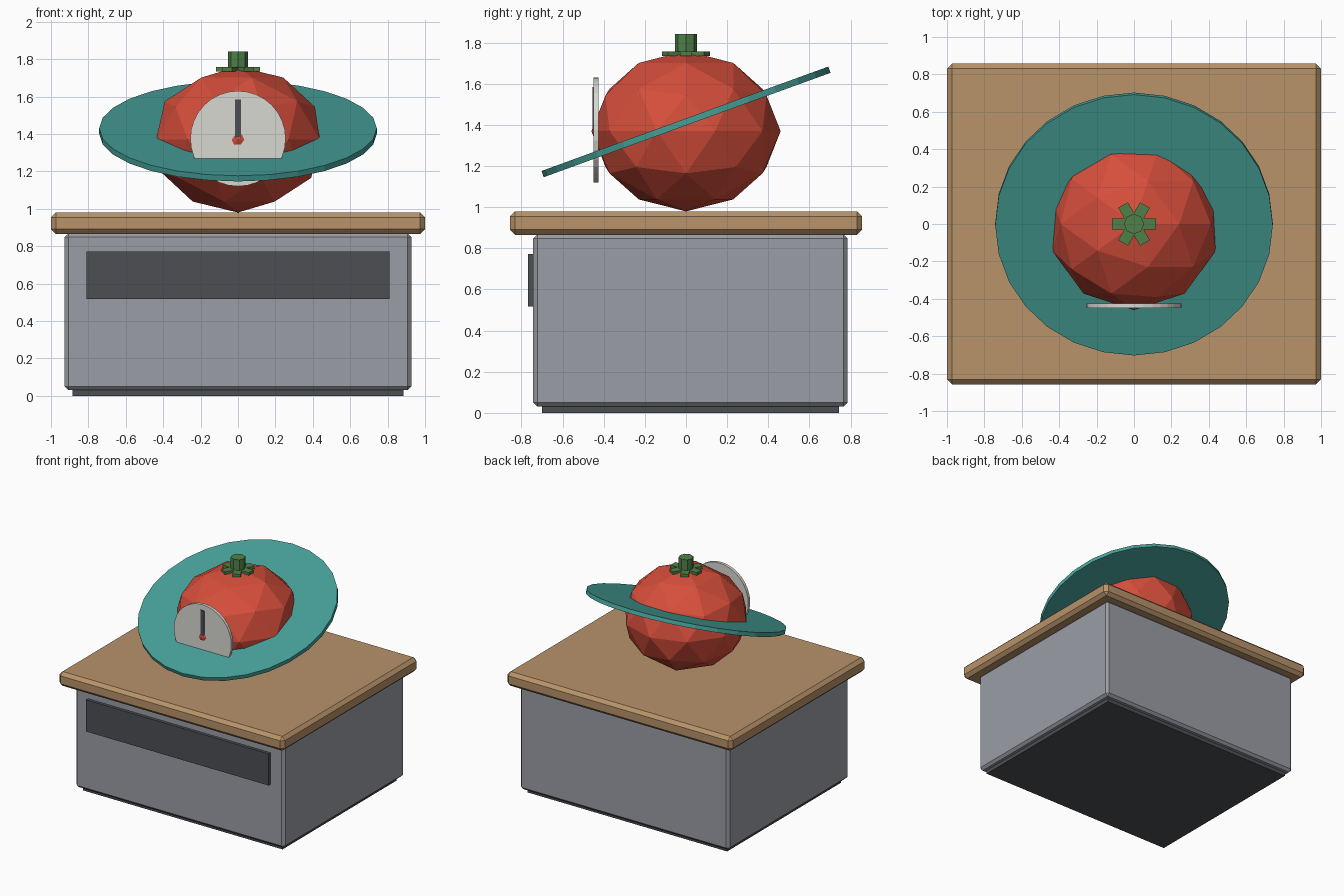
import bpy
import math

if "Cube" in bpy.data.objects:
    bpy.data.objects.remove(bpy.data.objects["Cube"])


def material(name, r, g, b):
    def lin(c):
        c /= 255
        return c / 12.92 if c <= 0.04045 else ((c + 0.055) / 1.055) ** 2.4
    m = bpy.data.materials.new(name)
    m.diffuse_color = (lin(r), lin(g), lin(b), 1)
    m.use_nodes = True
    m.node_tree.nodes["Principled BSDF"].inputs["Base Color"].default_value = m.diffuse_color
    return m


WOOD = material("wood", 184, 147, 106)
GREY = material("cabinet grey", 155, 158, 166)
DARK = material("dark grey", 76, 79, 84)
RED = material("tomato red", 214, 78, 59)
GREEN = material("leaf green", 80, 128, 72)
TEAL = material("teal", 70, 160, 152)
WHITE = material("dial white", 216, 216, 210)


def finish(name, mat):
    ob = bpy.context.object
    ob.name = name
    ob.data.materials.append(mat)
    return ob


def box(name, mat, x, y, z, bevel=0, turn=0):
    """Box from (min, max) ranges, optionally bevelled and turned about z."""
    bpy.ops.mesh.primitive_cube_add(size=1)
    ob = finish(name, mat)
    for v in ob.data.vertices:
        v.co = [lo + (c + 0.5) * (hi - lo) for c, (lo, hi) in zip(v.co, (x, y, z))]
    ob.rotation_euler.z = turn
    if bevel:
        mod = ob.modifiers.new("bevel", 'BEVEL')
        mod.width = bevel
        mod.segments = 1
    return ob


def disc(name, mat, sides, radius, depth, loc, tilt=0):
    bpy.ops.mesh.primitive_cylinder_add(vertices=sides, radius=radius, depth=depth,
                                        location=loc, rotation=(tilt, 0, 0))
    return finish(name, mat)


# Cabinet
box("plinth", DARK, (-0.885, 0.885), (-0.70, 0.743), (0, 0.05))
box("cabinet_body", GREY, (-0.927, 0.927), (-0.743, 0.786), (0.03, 0.868), 0.02)
box("drawer_panel", DARK, (-0.81, 0.81), (-0.768, -0.735), (0.518, 0.772))
box("worktop", WOOD, (-1, 1), (-0.857, 0.857), (0.865, 0.98), 0.026)

# Tomato
bpy.ops.mesh.primitive_ico_sphere_add(subdivisions=2, radius=1, location=(0, 0, 1.37))
finish("tomato", RED).scale = (0.46, 0.46, 0.39)

# Stem and leaves
disc("stem", GREEN, 8, 0.054, 0.11, (0, 0, 1.787))
for i in range(6):
    box(f"leaf_{i + 1}", GREEN, (0, 0.117), (-0.03, 0.03), (1.735, 1.757),
        turn=math.radians(60 * i))

# Tilted ring plate around the tomato
disc("tilted_plate", TEAL, 28, 0.742, 0.032, (0, 0, 1.415), math.radians(20))

# Dial with pointer
disc("dial", WHITE, 32, 0.255, 0.024, (0, -0.437, 1.375), math.radians(90))
box("dial_pointer", DARK, (-0.016, 0.016), (-0.455, -0.44), (1.375, 1.585))
